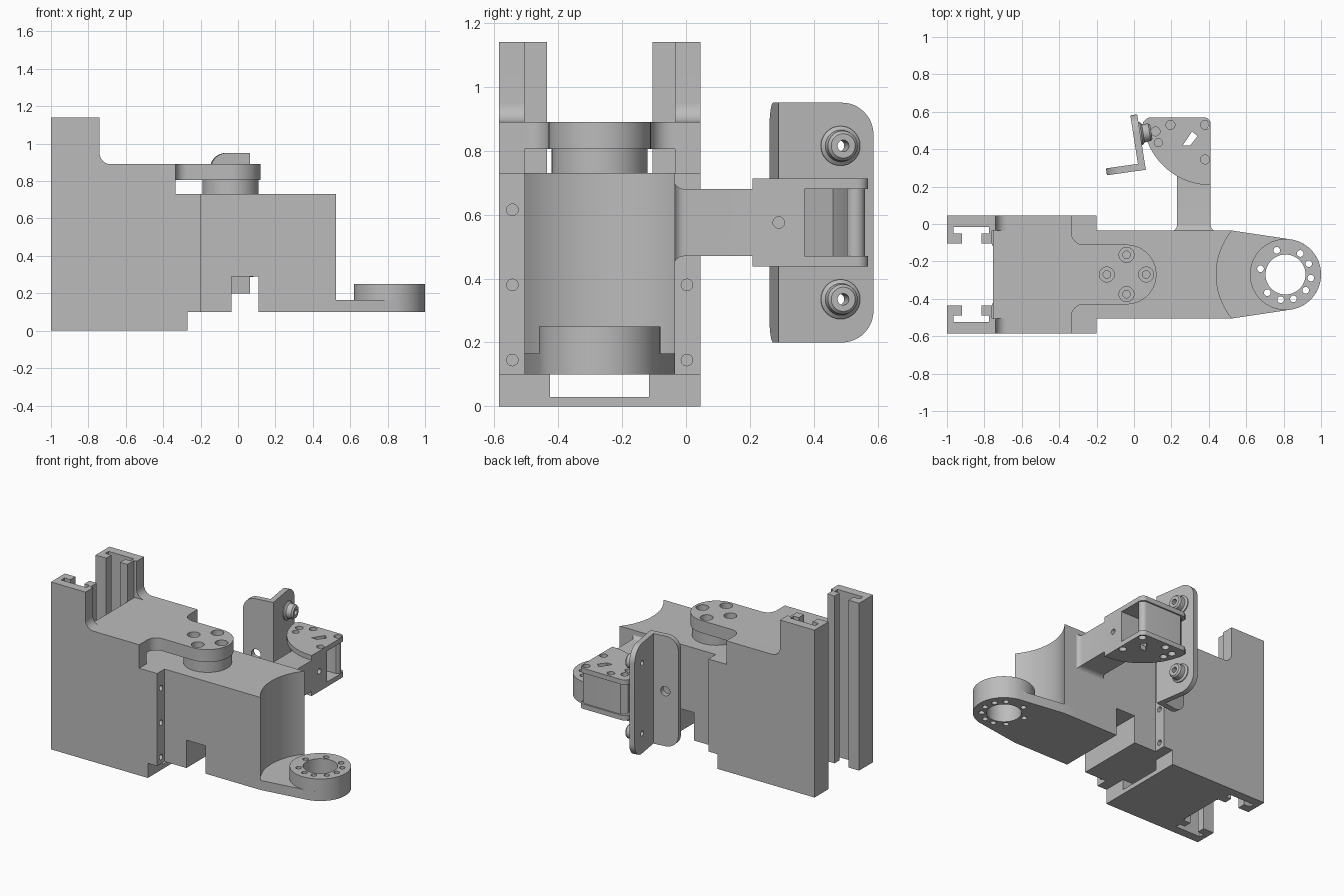
import bpy, bmesh
from math import radians, cos, sin, pi, atan2
from mathutils import Matrix

if "Cube" in bpy.data.objects:
    bpy.data.objects.remove(bpy.data.objects["Cube"])

grey = bpy.data.materials.new("machined grey")
grey.use_nodes = True
grey.diffuse_color = (0.5, 0.5, 0.5, 1)
grey.node_tree.nodes["Principled BSDF"].inputs["Base Color"].default_value = grey.diffuse_color

PLACE = {"x": lambda a, b, t: (t, a, b),
         "y": lambda a, b, t: (a, t, b),
         "z": lambda a, b, t: (a, b, t)}
CY = -0.27          # middle line of the motor and carriage
parts, cutters = [], []


def arc(cx, cy, r, start, end, n=12):
    angles = [radians(start + (end - start) * i / n) for i in range(n + 1)]
    return [(cx + r * cos(a), cy + r * sin(a)) for a in angles]


def circle(cx, cy, r, n=32):
    return arc(cx, cy, r, 0, 360, n)[:-1]


def rect(a0, a1, b0, b1):
    return [(a0, b0), (a1, b0), (a1, b1), (a0, b1)]


def loft(name, loops):
    """Skin a stack of closed loops and cap both ends."""
    bm = bmesh.new()
    rings = [[bm.verts.new(p) for p in loop] for loop in loops]
    n = len(rings[0])
    for low, high in zip(rings, rings[1:]):
        for i in range(n):
            j = (i + 1) % n
            bm.faces.new((low[i], low[j], high[j], high[i]))
    bm.faces.new(rings[0])
    bm.faces.new(rings[-1])
    bmesh.ops.recalc_face_normals(bm, faces=bm.faces)
    mesh = bpy.data.meshes.new(name)
    bm.to_mesh(mesh)
    bm.free()
    mesh.materials.append(grey)
    obj = bpy.data.objects.new(name, mesh)
    bpy.context.collection.objects.link(obj)
    parts.append(obj)
    return obj


def prism(name, pts, lo, hi, axis="z"):
    return loft(name, [[PLACE[axis](a, b, t) for a, b in pts] for t in (lo, hi)])


def cutter(pts, lo, hi, axis="z"):
    obj = prism("cutter", pts, lo, hi, axis)
    parts.remove(obj)
    obj.hide_render = True
    cutters.append(obj)
    return obj


def cut(obj, tools):
    bpy.context.view_layer.objects.active = obj
    for tool in tools:
        mod = obj.modifiers.new("cut", "BOOLEAN")
        mod.operation, mod.solver, mod.object = "DIFFERENCE", "EXACT", tool
        bpy.ops.object.modifier_apply(modifier=mod.name)


# Carriage: two side walls, each with a slotted rail on its inner face
wall = [(-1, 0), (-0.27, 0), (-0.27, 0.1), (-0.2, 0.1), (-0.2, 0.73), (-0.335, 0.73),
        (-0.335, 0.89)] + arc(-0.68, 0.95, 0.06, 270, 180) + [(-0.74, 1.14), (-1, 1.14)]
for side, label in ((-1, "right"), (1, "left")):
    def span(outer, inner):
        return sorted((CY + side * outer, CY + side * inner))
    slot = cutter(rect(-0.965, -0.775, *span(0.255, 0.22)), -0.1, 1.3)
    mouth = cutter(rect(-0.92, -0.815, *span(0.23, 0.1)), -0.1, 1.3)
    side_wall = prism(label + "_side_wall", wall, *span(0.315, 0.235), "y")
    bolts = [cutter(circle(CY + side * 0.273, z, 0.018), -0.26, -0.1, "x")
             for z in (0.145, 0.38, 0.615)]
    cut(side_wall, [slot] + bolts)
    rail = prism(label + "_rail", rect(-1, -0.76, *span(0.235, 0.165)), 0, 1.14)
    cut(rail, [slot, mouth])
    prism(label + "_foot_pad", rect(-0.76, -0.27, *span(0.235, 0.155)), 0, 0.1)
prism("bottom_plate", rect(-0.755, -0.27, CY - 0.235, CY + 0.235), 0, 0.03)

# Top cover narrowing into a rounded tongue over the hub
HX = -0.04
cover = ([(-0.755, CY - 0.235), (-0.335, CY - 0.235)]
         + arc(-0.27, CY - 0.225, 0.065, 180, 90, 8) + arc(HX, CY, 0.16, -90, 90, 24)
         + arc(-0.27, CY + 0.225, 0.065, 270, 180, 8)
         + [(-0.335, CY + 0.235), (-0.755, CY + 0.235)])
top_cover = prism("top_cover", cover, 0.805, 0.89)
hub = prism("hub", circle(HX, CY, 0.15, 48), 0.73, 0.805)
screw_spots = [(HX + 0.105 * cos(k * pi / 2), CY + 0.105 * sin(k * pi / 2)) for k in range(4)]
for x, y in screw_spots:
    cut(top_cover, [cutter(circle(x, y, 0.04), 0.85, 1),
                    cutter(circle(x, y, 0.02), 0.815, 1)])

# Motor block with a scooped end and a notch underneath
RX = 0.81
block = ([(-0.755, CY - 0.235)] + arc(RX, CY, 0.37, 219.4, 140.6, 32)
         + [(-0.755, CY + 0.235)])
motor = prism("motor_block", block, 0.1, 0.73)
cut(motor, [cutter(rect(-0.035, 0.11, 0, 0.29), -1, 0.5, "y")])

# Tapered base tongue and drilled mounting ring
tongue = [(0.42, CY + 0.235), (0.42, CY - 0.235), (0.524, CY - 0.235)]
tongue += arc(RX, CY, 0.19, -81.5, 81.5, 32) + [(0.524, CY + 0.235)]
base = prism("base_tongue", tongue, 0.1, 0.165)
ring = prism("mounting_ring", circle(RX, CY, 0.19, 64), 0.1, 0.25)
drills = [cutter(circle(RX, CY, 0.107, 48), 0, 0.4)]
for deg in (110, 55, 25, -8, -38, -72, -101, -135, 167):
    a = radians(deg)
    drills.append(cutter(circle(RX + 0.137 * cos(a), CY + 0.137 * sin(a), 0.018, 20), 0, 0.4))
for obj in (base, ring):
    cut(obj, drills)

# Rear arm, flared where it meets the motor
loops = []
for deg in range(0, 91, 15):
    grow = 0.035 * (1 - sin(radians(deg)))
    y = -0.04 + 0.035 * (1 - cos(radians(deg)))
    loops.append([PLACE["y"](a, b, y)
                  for a, b in rect(0.23 - grow, 0.41 + grow, 0.47 - grow, 0.68 + grow)])
loops.append([PLACE["y"](a, b, 0.37) for a, b in rect(0.23, 0.41, 0.47, 0.68)])
arm = loft("rear_arm", loops)
cut(arm, [cutter(circle(0.29, 0.575, 0.018), 0.3, 0.5, "x")])

# Clevis: two drilled sector plates joined by a curved back wall
sector = (arc(0.41, 0.57, 0.362, 183, 270, 32) + arc(0.375, 0.535, 0.035, 0, 90, 8)
          + arc(0.09, 0.53, 0.04, 90, 160, 6))
holes = [cutter(circle(x, y, r, 24), 0.3, 0.9) for x, y, r in (
    (0.115, 0.495, 0.024), (0.13, 0.435, 0.022), (0.195, 0.53, 0.024),
    (0.38, 0.53, 0.024), (0.38, 0.345, 0.024))]
holes.append(cutter([(0.26, 0.42), (0.3, 0.42), (0.34, 0.47), (0.31, 0.495)], 0.3, 0.9))
for label, z in (("lower", 0.437), ("upper", 0.68)):
    cut(prism(label + "_sector_plate", sector, z, z + 0.033), holes)
web = ([(0.1, 0.56), (0.065, 0.53)] + arc(0.41, 0.57, 0.34, 190, 225, 8)
       + [(0.23, 0.37), (0.2, 0.46), (0.34, 0.505)] + arc(0.37, 0.53, 0.03, -60, 90, 8))
prism("clevis_wall", web, 0.465, 0.685)

# Bent flange: two leaves meeting at a vertical corner, built flat then turned
Z0, Z1 = 0.2, 0.95


def leaf_outline(length, r):
    return ([(0, Z1), (0, Z0)] + arc(length - r, Z0 + r, r, -90, 0)
            + arc(length - r, Z1 - r, r, 0, 90))


def turn(obj, angle):
    obj.matrix_world = Matrix.Translation((0.063, 0.29, 0)) @ Matrix.Rotation(angle, 4, "Z")


long_leaf = prism("long_flange_leaf", leaf_outline(0.3, 0.1), 0, 0.037, "y")
short_leaf = prism("short_flange_leaf", leaf_outline(0.21, 0.085), -0.037, 0, "y")
cut(short_leaf, [cutter(circle(0.12, 0.575, 0.032), -0.2, 0.2, "y")])
long_angle = atan2(0.29, -0.045)
for label, z in (("lower", 0.335), ("upper", 0.815)):
    bore = cutter(circle(0.195, z, 0.018), -0.2, 0.2, "y")
    steps = ((0.062, 0.01), (0.062, -0.006), (0.05, -0.016), (0.047, -0.05), (0.038, -0.06))
    boss = loft(label + "_boss",
                [[PLACE["y"](a, b, t) for a, b in circle(0.195, z, r)] for r, t in steps])
    cut(boss, [bore])
    cut(long_leaf, [bore])
    turn(boss, long_angle)
turn(long_leaf, long_angle)
turn(short_leaf, pi + 0.14)

# Tidy up and shade
for tool in cutters:
    bpy.data.objects.remove(tool)
bpy.ops.object.select_all(action="DESELECT")
for obj in parts:
    obj.select_set(True)
bpy.context.view_layer.objects.active = parts[0]
bpy.ops.object.shade_smooth_by_angle(angle=radians(30))
